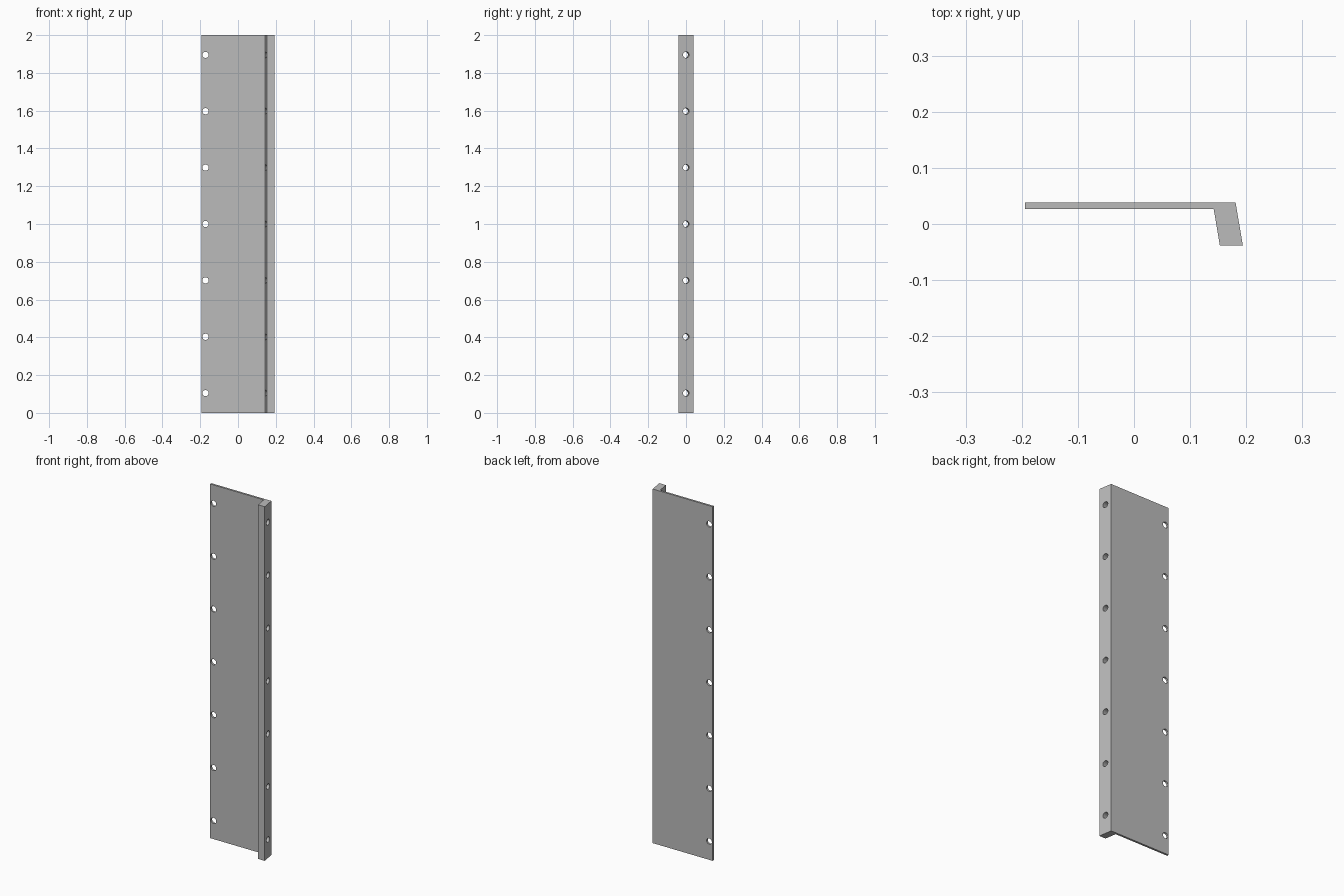
import bpy
import bmesh
import math
from mathutils import Vector

cube = bpy.data.objects.get("Cube")
if cube:
    bpy.data.objects.remove(cube, do_unlink=True)

HEIGHT = 2.0
HOLE_RADIUS = 0.0165

grey = bpy.data.materials.new("plain grey")
grey.use_nodes = True
colour = (0.5, 0.5, 0.5, 1)
grey.diffuse_color = colour
grey.node_tree.nodes["Principled BSDF"].inputs["Base Color"].default_value = colour


def make_object(name, bm):
    bmesh.ops.recalc_face_normals(bm, faces=bm.faces)
    mesh = bpy.data.meshes.new(name)
    bm.to_mesh(mesh)
    bm.free()
    mesh.materials.append(grey)
    obj = bpy.data.objects.new(name, mesh)
    bpy.context.scene.collection.objects.link(obj)
    return obj


# Angled bracket: thin plate with a thick slanted flange, extruded upwards
profile = [(-0.194, 0.0385), (0.181, 0.0385), (0.194, -0.0385),
           (0.153, -0.0385), (0.142, 0.027), (-0.194, 0.027)]
bm = bmesh.new()
base = bm.faces.new([bm.verts.new((x, y, 0)) for x, y in profile])
top = bmesh.ops.extrude_face_region(bm, geom=[base])["geom"]
bmesh.ops.translate(bm, vec=(0, 0, HEIGHT),
                    verts=[v for v in top if isinstance(v, bmesh.types.BMVert)])
bracket = make_object("angled_bracket", bm)

# Hole cutters: one row through the plate, one square to the flange face
flange_normal = Vector((0.077, 0.013, 0))
rows = [(Vector((-0.172, 0.033, 0)), Vector((0, 1, 0))),
        (Vector((0.167, -0.003, 0)), flange_normal)]
bm = bmesh.new()
for centre, axis in rows:
    turn = axis.to_track_quat('Z', 'Y').to_matrix().to_4x4()
    for i in range(7):
        turn.translation = centre + Vector((0, 0, HEIGHT / 2 + (i - 3) * 0.2985))
        bmesh.ops.create_cone(bm, cap_ends=True, segments=32, radius1=HOLE_RADIUS,
                              radius2=HOLE_RADIUS, depth=0.1, matrix=turn)
cutter = make_object("hole_cutter", bm)

# Cut the holes and keep only the bracket
cut = bracket.modifiers.new("holes", 'BOOLEAN')
cut.operation = 'DIFFERENCE'
cut.solver = 'EXACT'
cut.object = cutter
bpy.context.view_layer.objects.active = bracket
bracket.select_set(True)
bpy.ops.object.modifier_apply(modifier=cut.name)
bpy.data.objects.remove(cutter, do_unlink=True)

# Smooth hole walls, crisp edges elsewhere
bpy.ops.object.shade_smooth_by_angle(angle=math.radians(30))
